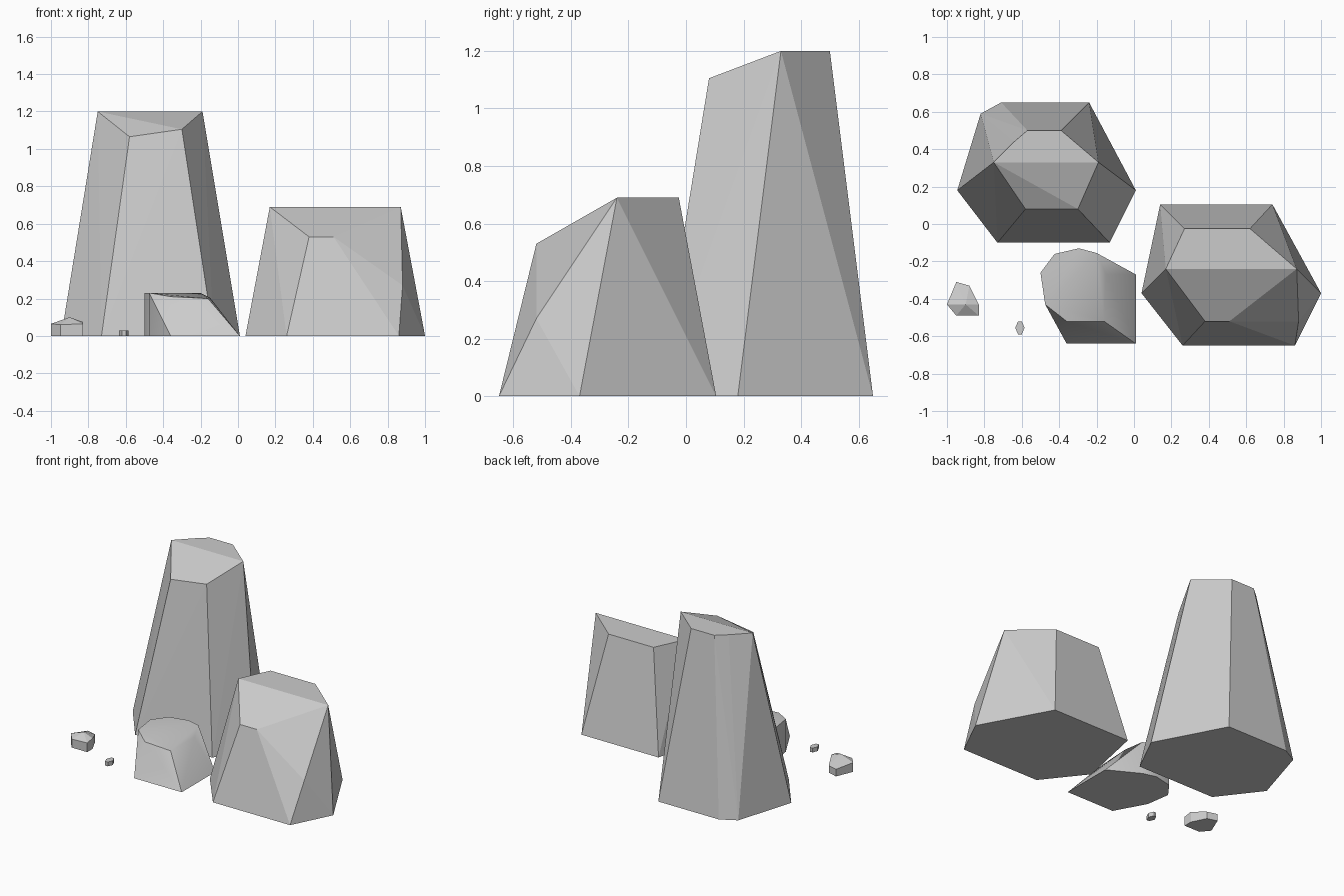
import bpy, bmesh, math

if "Cube" in bpy.data.objects:
    bpy.data.objects.remove(bpy.data.objects["Cube"])


def rock(name, base, top, smooth=False):
    """Faceted rock: ground outline (x, y) plus upper corners (x, y, z), wrapped in a hull."""
    bm = bmesh.new()
    for x, y in base:
        bm.verts.new((x, y, 0))
    for p in top:
        bm.verts.new(p)
    res = bmesh.ops.convex_hull(bm, input=bm.verts[:])
    unused = [g for g in res["geom_interior"] + res["geom_unused"]
              if isinstance(g, bmesh.types.BMVert) and g.is_valid]
    bmesh.ops.delete(bm, geom=list(set(unused)), context='VERTS')
    bmesh.ops.dissolve_limit(bm, angle_limit=math.radians(1),
                             verts=bm.verts[:], edges=bm.edges[:])
    bmesh.ops.recalc_face_normals(bm, faces=bm.faces[:])
    mesh = bpy.data.meshes.new(name)
    bm.to_mesh(mesh)
    bm.free()
    ob = bpy.data.objects.new(name, mesh)
    bpy.context.collection.objects.link(ob)
    if smooth:
        bpy.ops.object.select_all(action='DESELECT')
        ob.select_set(True)
        bpy.context.view_layer.objects.active = ob
        bpy.ops.object.shade_smooth_by_angle(angle=math.radians(35))
    return ob


# Tall standing stone with a chamfered front top
rock("tall_rock",
     [(-.945, .18), (-.73, -.10), (-.13, -.10), (.01, .18),
      (-.24, .65), (-.71, .65), (-.82, .59)],
     [(-.75, .33, 1.2), (-.58, .08, 1.065), (-.30, .08, 1.105), (-.19, .33, 1.2),
      (-.39, .50, 1.2), (-.57, .50, 1.2), (-.64, .44, 1.2)])

# Wide boulder with a slanted front
rock("wide_rock",
     [(.04, -.37), (.26, -.65), (.86, -.65), (1.0, -.37), (.74, .105), (.14, .105)],
     [(.17, -.24, .69), (.27, -.025, .69), (.62, -.025, .69), (.87, -.24, .69),
      (.38, -.52, .53), (.51, -.52, .53), (.88, -.52, .27)])

# Low rock with a rounded, upright back
back = [(-.475, -.43), (-.50, -.26), (-.425, -.16), (-.295, -.13), (-.20, -.155)]
rock("low_rock",
     [(-.36, -.64), (.01, -.64), (.01, -.27)] + back,
     [(x, y, .23) for x, y in back]
     + [(-.36, -.52, .21), (-.16, -.52, .20), (-.15, -.27, .205)], smooth=True)

# Small stone with a ridge
rock("small_stone",
     [(-.95, -.49), (-.83, -.49), (-.83, -.43), (-.88, -.33), (-.95, -.31), (-1.0, -.43)],
     [(-.95, -.49, .06), (-.83, -.49, .065), (-.83, -.43, .075), (-.90, -.43, .10),
      (-1.0, -.43, .065), (-.88, -.33, .05), (-.95, -.31, .05)])

# Tiny pebble
outline = [(-.61 + .025 * sx, -.555 + dy)
           for sx, dy in ((-.4, -.035), (.4, -.035), (1, 0), (.4, .035), (-.4, .035), (-1, 0))]
rock("pebble", outline, [(x, y, .03) for x, y in outline])
